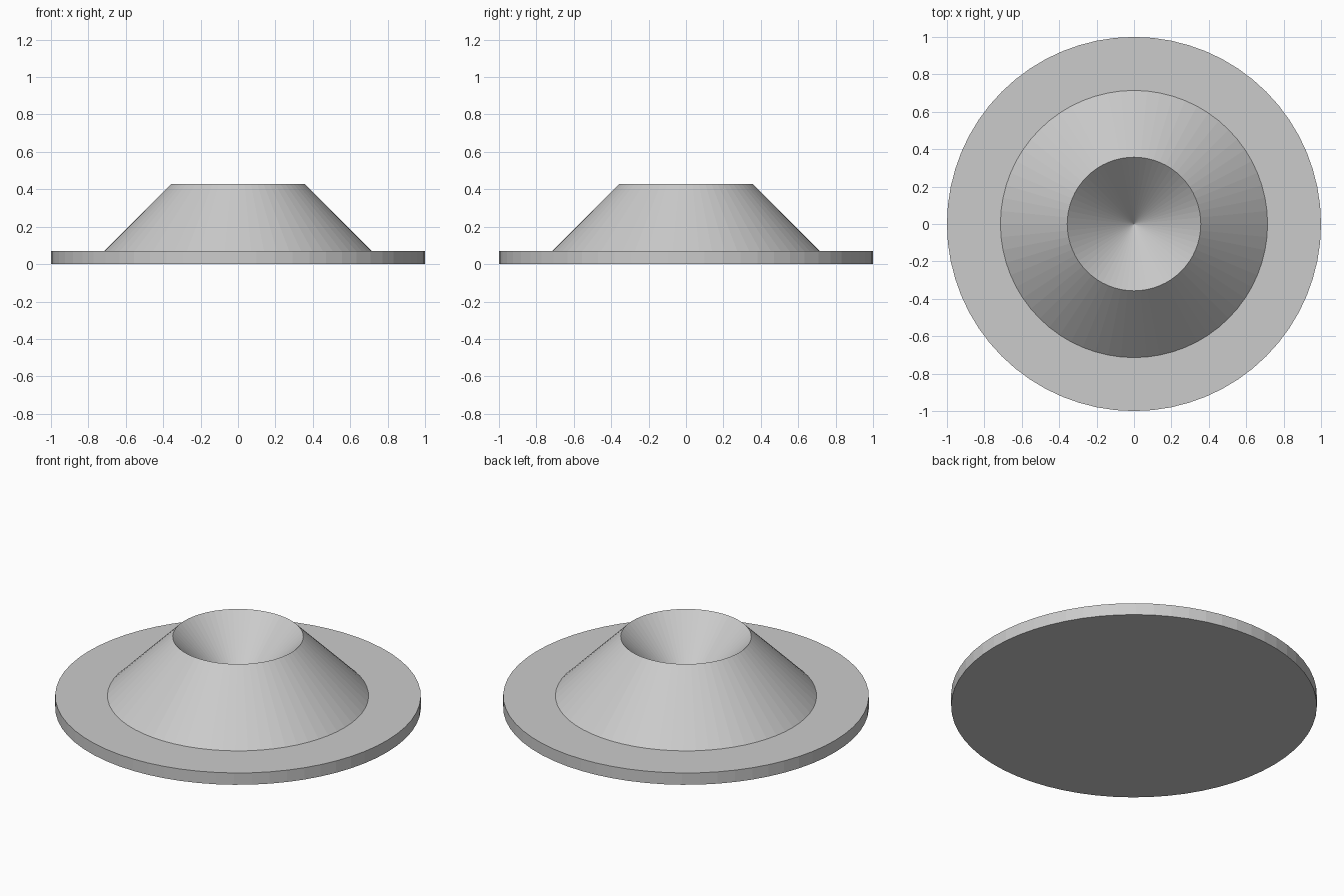
import bpy, bmesh
from math import cos, sin, tau

if "Cube" in bpy.data.objects:
    bpy.data.objects.remove(bpy.data.objects["Cube"])

SIDES = 64
U = 1 / 14  # base thickness; all other sizes are multiples of it


def lathe(name, profile, sides=SIDES):
    """Revolve (radius, z) points around z; the first and last lie on the axis."""
    bm = bmesh.new()
    rings = [[bm.verts.new((r * cos(tau * i / sides), r * sin(tau * i / sides), z))
              for i in range(sides)] for r, z in profile[1:-1]]
    bottom_z, top_z = profile[0][1], profile[-1][1]
    bm.faces.new(rings[0][::-1])
    for low, high in zip(rings, rings[1:]):
        for i in range(sides):
            j = (i + 1) % sides
            bm.faces.new((low[i], low[j], high[j], high[i]))
    apex = bm.verts.new((0, 0, top_z))
    for i in range(sides):
        bm.faces.new((rings[-1][i], rings[-1][(i + 1) % sides], apex))
    bmesh.ops.recalc_face_normals(bm, faces=bm.faces[:])
    mesh = bpy.data.meshes.new(name)
    bm.to_mesh(mesh)
    bm.free()
    obj = bpy.data.objects.new(name, mesh)
    bpy.context.collection.objects.link(obj)
    return obj


# Flat flange, 45 degree outer cone, 45 degree funnel down to the flange top
lathe("flanged_funnel_cone", [
    (0, 0), (1, 0), (1, U),
    (10 * U, U), (5 * U, 6 * U),
    (0, U),
])
